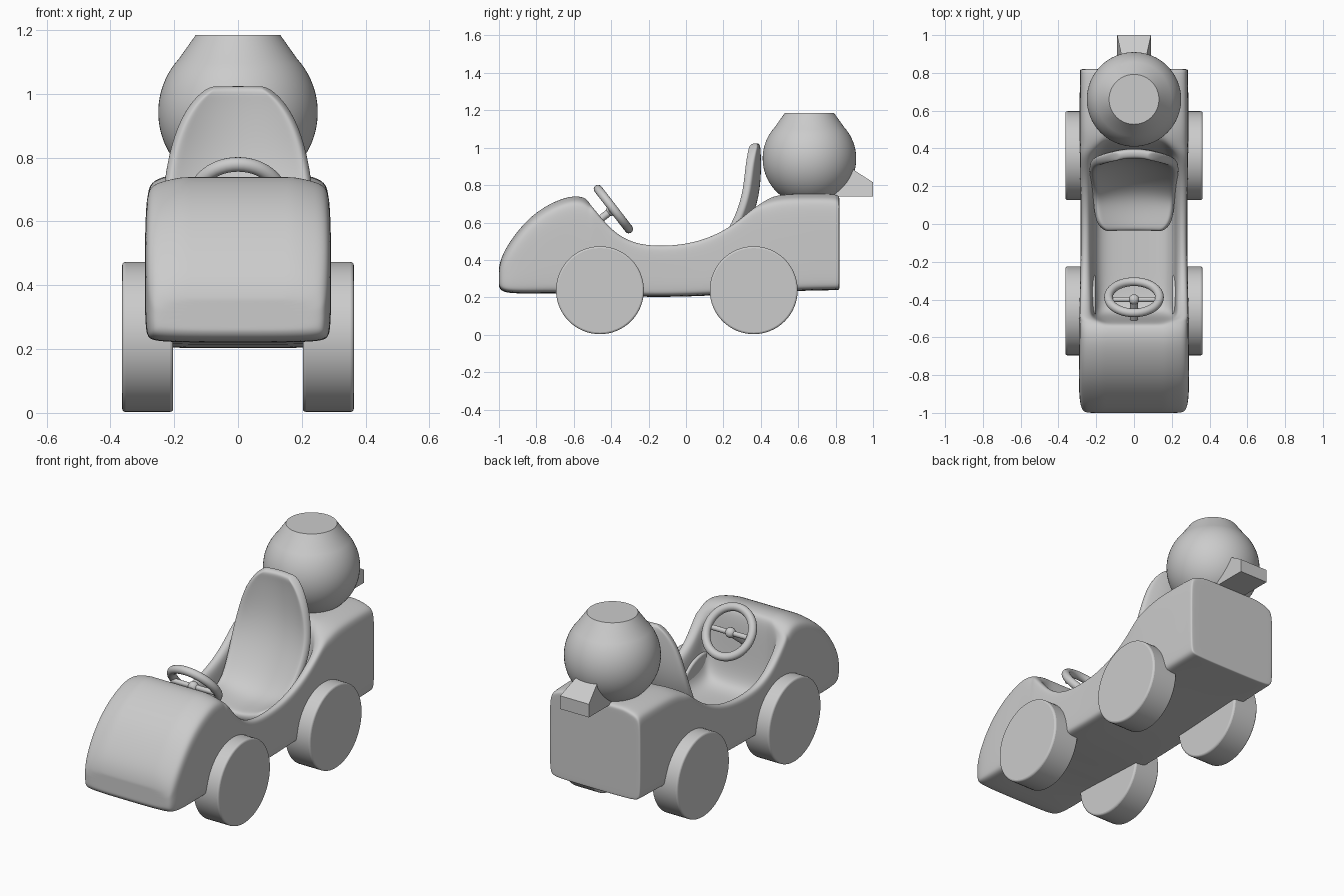
import bpy, math
from mathutils import Vector

if "Cube" in bpy.data.objects:
    bpy.data.objects.remove(bpy.data.objects["Cube"])


def mesh_object(name, verts, faces):
    me = bpy.data.meshes.new(name)
    me.from_pydata(verts, [], faces)
    ob = bpy.data.objects.new(name, me)
    bpy.context.collection.objects.link(ob)
    # consistent outward normals
    bpy.ops.object.select_all(action='DESELECT')
    bpy.context.view_layer.objects.active = ob
    ob.select_set(True)
    bpy.ops.object.mode_set(mode='EDIT')
    bpy.ops.mesh.select_all(action='SELECT')
    bpy.ops.mesh.normals_make_consistent(inside=False)
    bpy.ops.object.mode_set(mode='OBJECT')
    return ob


def loft(name, rings):
    n = len(rings[0])
    verts = [v for r in rings for v in r]
    faces = [(i*n+j, i*n+(j+1) % n, (i+1)*n+(j+1) % n, (i+1)*n+j)
             for i in range(len(rings)-1) for j in range(n)]
    faces += [tuple(range(n)), tuple(range(len(verts)-n, len(verts)))]
    return mesh_object(name, verts, faces)


def subdivide(ob, levels=3):
    m = ob.modifiers.new('subdivision', 'SUBSURF')
    m.levels = m.render_levels = levels
    ob.data.polygons.foreach_set('use_smooth', [True]*len(ob.data.polygons))


def smooth_by_angle(ob, deg=30):
    bpy.ops.object.select_all(action='DESELECT')
    bpy.context.view_layer.objects.active = ob
    ob.select_set(True)
    bpy.ops.object.shade_smooth_by_angle(angle=math.radians(deg))


def rod(name, a, b, r):
    a, b = Vector(a), Vector(b)
    bpy.ops.mesh.primitive_cylinder_add(vertices=20, radius=r, depth=(b-a).length, location=(a+b)/2)
    ob = bpy.context.object
    ob.name = name
    ob.rotation_euler = (b-a).to_track_quat('Z', 'Y').to_euler()
    smooth_by_angle(ob)


# Body: cross-sections along y (y, half width, bottom, top, cockpit floor or None)
def section(y, w, zb, zt, zf):
    r = min(0.06, (zt-zb)*0.3)
    rb = min(0.02, r)
    if zf is None:                       # closed section, slightly crowned
        c = zt + 0.012
        half = [(w-rb, zb), (w, zb+rb), (w, zb*0.5+zt*0.5), (w, zt-r), (w-0.015, zt-0.015),
                (w-r, zt), (0.2, c-.005), (0.17, c), (0.14, c), (0.1, c)]
    else:                                # open section with rim and cavity
        half = [(w-rb, zb), (w, zb+rb), (w, zb*0.5+zt*0.5), (w, zt-0.04), (w-0.006, zt-0.006),
                (w-0.03, zt), (0.235, zt-0.012), (0.222, zt-0.045), (0.21, zf+0.05), (0.15, zf)]
    pts = [(0, zb)] + half + [(0, half[-1][1])] + [(-x, z) for x, z in reversed(half)]
    return [(x, y, z) for x, z in pts]


def inset(ring, k):
    c = sum((Vector(v) for v in ring), Vector()) / len(ring)
    zs = [v[2] for v in ring]
    c.z = (min(zs) + max(zs)) / 2
    return [tuple(c + (Vector(v)-c)*k) for v in ring]


stations = [
    (-1.0, 0.255, 0.255, 0.35, None), (-0.985, 0.275, 0.232, 0.41, None),
    (-0.94, 0.288, 0.222, 0.49, None), (-0.85, 0.292, 0.22, 0.605, None),
    (-0.74, 0.292, 0.222, 0.685, None), (-0.62, 0.29, 0.22, 0.732, None),
    (-0.545, 0.29, 0.217, 0.725, None), (-0.515, 0.29, 0.215, 0.70, None),
    (-0.495, 0.29, 0.214, 0.68, 0.36), (-0.44, 0.288, 0.212, 0.61, 0.31),
    (-0.36, 0.287, 0.208, 0.53, 0.30), (-0.25, 0.285, 0.203, 0.482, 0.30),
    (-0.10, 0.282, 0.202, 0.475, 0.30), (0.05, 0.282, 0.206, 0.495, 0.30),
    (0.18, 0.284, 0.212, 0.545, 0.30), (0.28, 0.285, 0.217, 0.61, 0.33),
    (0.36, 0.287, 0.222, 0.68, 0.40), (0.42, 0.288, 0.226, 0.715, None),
    (0.50, 0.288, 0.23, 0.738, None), (0.65, 0.288, 0.236, 0.742, None),
    (0.78, 0.286, 0.238, 0.74, None), (0.81, 0.286, 0.239, 0.735, None),
    (0.82, 0.284, 0.24, 0.725, None)]
rings = [section(*s) for s in stations]
rings = [inset(rings[0], 0.75)] + rings + [inset(rings[-1], 0.92)]
subdivide(loft('body', rings))

# Wheels
for name, y in (('front', -0.46), ('rear', 0.362)):
    for side, s in (('right', 1), ('left', -1)):
        bpy.ops.mesh.primitive_cylinder_add(vertices=64, radius=0.235, depth=0.16,
                                            location=(s*0.283, y, 0.238),
                                            rotation=(0, math.pi/2, 0))
        wheel = bpy.context.object
        wheel.name = f'{name}_{side}_wheel'
        b = wheel.modifiers.new('bevel', 'BEVEL')
        b.width, b.segments = 0.01, 3
        smooth_by_angle(wheel)

# Seat: curved shell swept along its centre line (y, z, half width)
path = [(-0.035, 0.35, 0.15), (0.0, 0.355, 0.195), (0.09, 0.36, 0.21), (0.18, 0.39, 0.215),
        (0.26, 0.48, 0.225), (0.335, 0.62, 0.238), (0.375, 0.76, 0.225), (0.382, 0.90, 0.19),
        (0.376, 0.99, 0.135), (0.37, 1.025, 0.08)]
cols = (-1, -0.85, -0.5, 0, 0.5, 0.85, 1)
verts = []
for i, (y, z, w) in enumerate(path):
    p, q = path[max(i-1, 0)], path[min(i+1, len(path)-1)]
    t = Vector((0, q[0]-p[0], q[1]-p[1])).normalized()
    n = Vector((0, -t.z, t.y))
    curl = 0.055 * min(1, w/0.2)**2
    verts += [tuple(Vector((w*c, y, z)) + n*curl*c*c) for c in cols]
k = len(cols)
faces = [(i*k+j, i*k+j+1, (i+1)*k+j+1, (i+1)*k+j) for i in range(len(path)-1) for j in range(k-1)]
seat = mesh_object('seat', verts, faces)
sol = seat.modifiers.new('thickness', 'SOLIDIFY')
sol.thickness, sol.offset = 0.05, 0
subdivide(seat)

# Steering wheel with spokes, hub and column
centre = Vector((0, -0.388, 0.672))
axis = Vector((0, 0.79, 0.61)).normalized()
bpy.ops.mesh.primitive_torus_add(major_radius=0.135, minor_radius=0.023, major_segments=48,
                                 minor_segments=16, location=centre,
                                 rotation=axis.to_track_quat('Z', 'Y').to_euler())
bpy.context.object.name = 'steering_wheel'
bpy.ops.object.shade_smooth()
hub = centre - axis*0.015
for s in (1, -1):
    rod('steering_spoke', hub, hub + Vector((s*0.135, 0, 0)), 0.014)
rod('steering_column', hub, hub - axis*0.2, 0.02)
bpy.ops.mesh.primitive_uv_sphere_add(segments=24, ring_count=12, radius=0.028, location=hub)
bpy.context.object.name = 'steering_hub'
bpy.ops.object.shade_smooth()

# Round tank with a tapered flat lid
R, cz = 0.25, 0.942
a_top = math.asin((1.11-cz)/R)
profile = [(R*math.cos(a), cz+R*math.sin(a))
           for a in [-1.55 + (a_top+1.55)*i/30 for i in range(31)]]
profile.append((0.132, 1.185))
tank = loft('tank', [[(r*math.cos(t), 0.66+r*math.sin(t), z)
                      for t in [2*math.pi*j/64 for j in range(64)]] for r, z in profile])
smooth_by_angle(tank, 25)

# Exhaust spout: wedge at the back of the tank
spout = loft('exhaust_spout', [
    [(-0.09, 0.72, 0.74), (0.09, 0.72, 0.74), (0.05, 0.82, 0.93), (-0.05, 0.82, 0.93)],
    [(-0.09, 1.0, 0.74), (0.09, 1.0, 0.74), (0.09, 1.0, 0.815), (-0.09, 1.0, 0.815)]])
